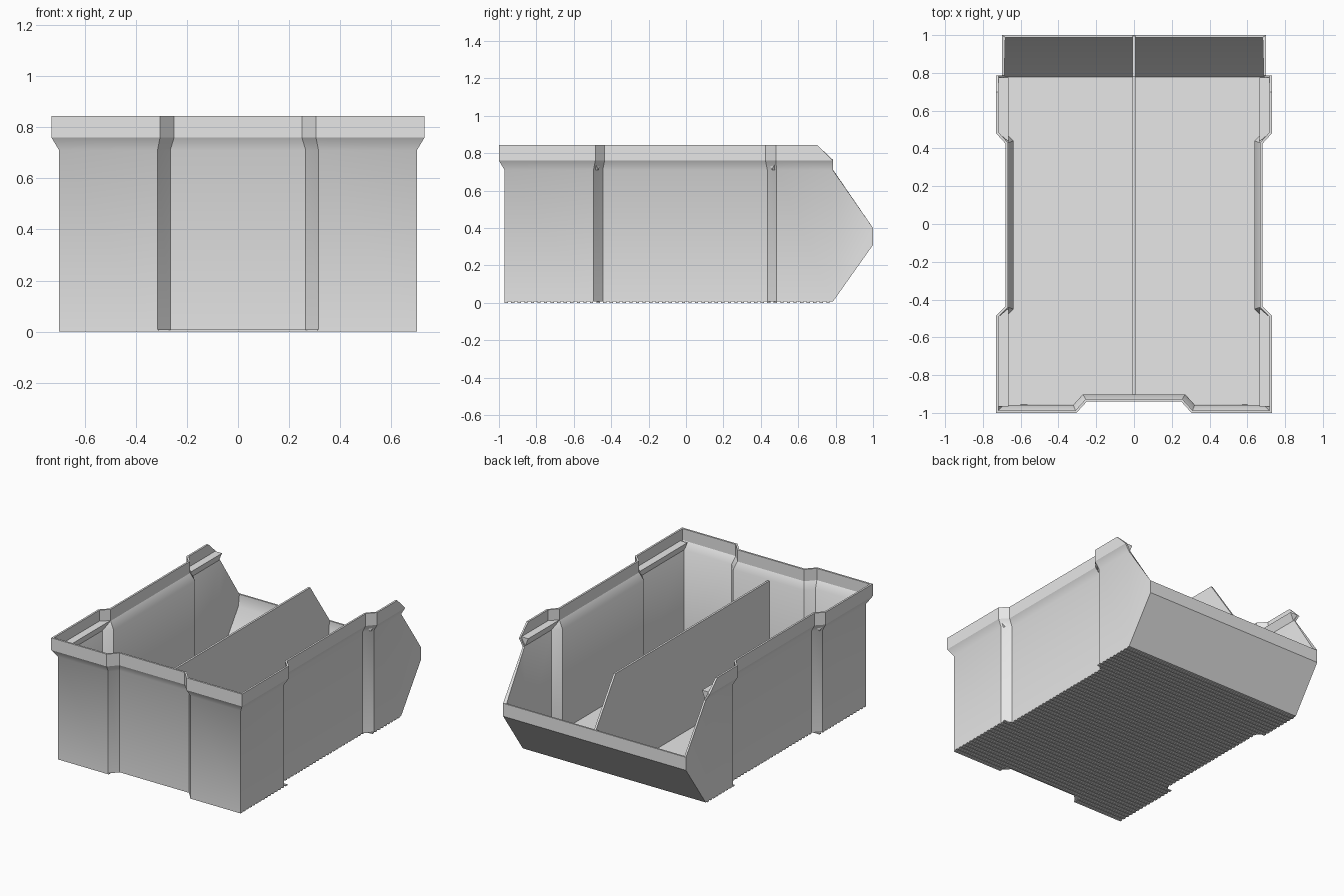
import bpy, bmesh, math
from mathutils import Vector

if "Cube" in bpy.data.objects:
    bpy.data.objects.remove(bpy.data.objects["Cube"])

grey = bpy.data.materials.new("grey_plastic")
grey.use_nodes = True
grey.diffuse_color = (0.8, 0.8, 0.8, 1)
grey.node_tree.nodes["Principled BSDF"].inputs["Base Color"].default_value = (0.8, 0.8, 0.8, 1)

WALL = 0.013      # wall thickness
FLOOR = 0.006     # underside of floor, above the ridges
MOUTH = 0.785     # where the sloping open end begins
NECK, LIP, TOP = 0.71, 0.76, 0.845


def add_object(name, bm):
    mesh = bpy.data.meshes.new(name)
    bm.to_mesh(mesh)
    bm.free()
    mesh.materials.append(grey)
    obj = bpy.data.objects.new(name, mesh)
    bpy.context.collection.objects.link(obj)
    return obj


def add_prism(bm, start, end):
    """Closed solid between two matching outlines."""
    a = [bm.verts.new(p) for p in start]
    b = [bm.verts.new(p) for p in end]
    n = len(a)
    bm.faces.new(a)
    bm.faces.new(b[::-1])
    for i in range(n):
        j = (i + 1) % n
        bm.faces.new((a[i], b[i], b[j], a[j]))


def add_box(bm, x0, x1, y0, y1, z0, z1):
    base = [(x0, y0), (x1, y0), (x1, y1), (x0, y1)]
    add_prism(bm, [(x, y, z0) for x, y in base], [(x, y, z1) for x, y in base])


# Plan outlines of one half, from the mouth round to the middle of the closed end
body = [(0.70, MOUTH), (0.70, 0.485), (0.65, 0.435), (0.65, -0.445),
        (0.70, -0.495), (0.70, -0.97), (0.315, -0.97), (0.265, -0.915)]
rim = [(0.73, MOUTH), (0.73, 0.48), (0.68, 0.425), (0.68, -0.435),
       (0.73, -0.485), (0.73, -1.0), (0.305, -1.0), (0.25, -0.94)]
rim_top = [(0.73, 0.70)] + rim[1:]

# Bin shell: stacked outlines, floor and sloping mouth, thickened inwards
bm = bmesh.new()
rings = []
for half, z in ((body, FLOOR), (body, NECK), (rim, LIP), (rim_top, TOP)):
    full = half + [(-x, y) for x, y in reversed(half)]
    rings.append([bm.verts.new((x, y, z)) for x, y in full])
for low, high in zip(rings, rings[1:]):
    for i in range(len(low) - 1):
        bm.faces.new((low[i], high[i], high[i + 1], low[i + 1]))
bm.faces.new(rings[0])
lip = [[bm.verts.new((s * 0.70, 1.0, z)) for z in (0.31, 0.40)] for s in (1, -1)]
for (lo, hi), end in zip(lip, (0, -1)):
    bm.faces.new((rings[0][end], lo, hi, rings[1][end]))
bm.faces.new((lip[0][0], lip[0][1], lip[1][1], lip[1][0]))
bm.faces.new((rings[0][0], lip[0][0], lip[1][0], rings[0][-1]))
bmesh.ops.recalc_face_normals(bm, faces=bm.faces)
bm.normal_update()
floor_face = max(bm.faces, key=lambda f: len(f.verts))
if floor_face.normal.z > 0:
    bmesh.ops.reverse_faces(bm, faces=bm.faces)
shell = add_object("bin_shell", bm)
solid = shell.modifiers.new("thickness", "SOLIDIFY")
solid.thickness = WALL
solid.offset = -1
solid.use_even_offset = True
bpy.ops.object.select_all(action="DESELECT")
shell.select_set(True)
bpy.context.view_layer.objects.active = shell
bpy.ops.object.modifier_apply(modifier=solid.name)
# Soft bend at the neck, crisp edges elsewhere
bpy.ops.object.shade_smooth_by_angle(angle=math.radians(35))
for e in shell.data.edges:
    if all(shell.data.vertices[v].co.z > 0.74 for v in e.vertices):
        e.use_edge_sharp = True

# Stacking ledges inside the four raised corners
section = [(0.722, 0.77), (0.665, 0.77), (0.69, NECK), (0.722, 0.762)]
bm = bmesh.new()
for side in (1, -1):
    for far, near, way in ((0.775, 0.485, 1), (-0.965, -0.495, -1)):
        outer = [(side * x, far, z) for x, z in section]
        inner = [(side * x, near - way * (0.722 - x) * 0.85, z) for x, z in section]
        add_prism(bm, outer, inner)
bmesh.ops.recalc_face_normals(bm, faces=bm.faces)
add_object("stacking_ledges", bm)

# Central divider
profile = [(-0.905, 0.01), (-0.905, NECK), (0.78, NECK),
           (0.995, 0.40), (0.995, 0.32), (0.78, 0.01)]
bm = bmesh.new()
add_prism(bm, [(-0.007, y, z) for y, z in profile], [(0.007, y, z) for y, z in profile])
bmesh.ops.recalc_face_normals(bm, faces=bm.faces)
add_object("divider", bm)

# Fine ridges across the underside
COUNT = 50
first, last = -0.97, MOUTH
pitch = (last - first) / COUNT
bm = bmesh.new()
for i in range(COUNT):
    y0 = first + i * pitch
    y1 = y0 + pitch * 0.5
    half = 0.65 if -0.47 < y0 < 0.46 else 0.70
    if y0 < -0.92:
        spans = [(-half, -0.31), (0.31, half)]
    else:
        spans = [(-half, half)]
    for x0, x1 in spans:
        add_box(bm, x0, x1, y0, y1, 0, FLOOR + 0.002)
bmesh.ops.recalc_face_normals(bm, faces=bm.faces)
add_object("base_ridges", bm)
